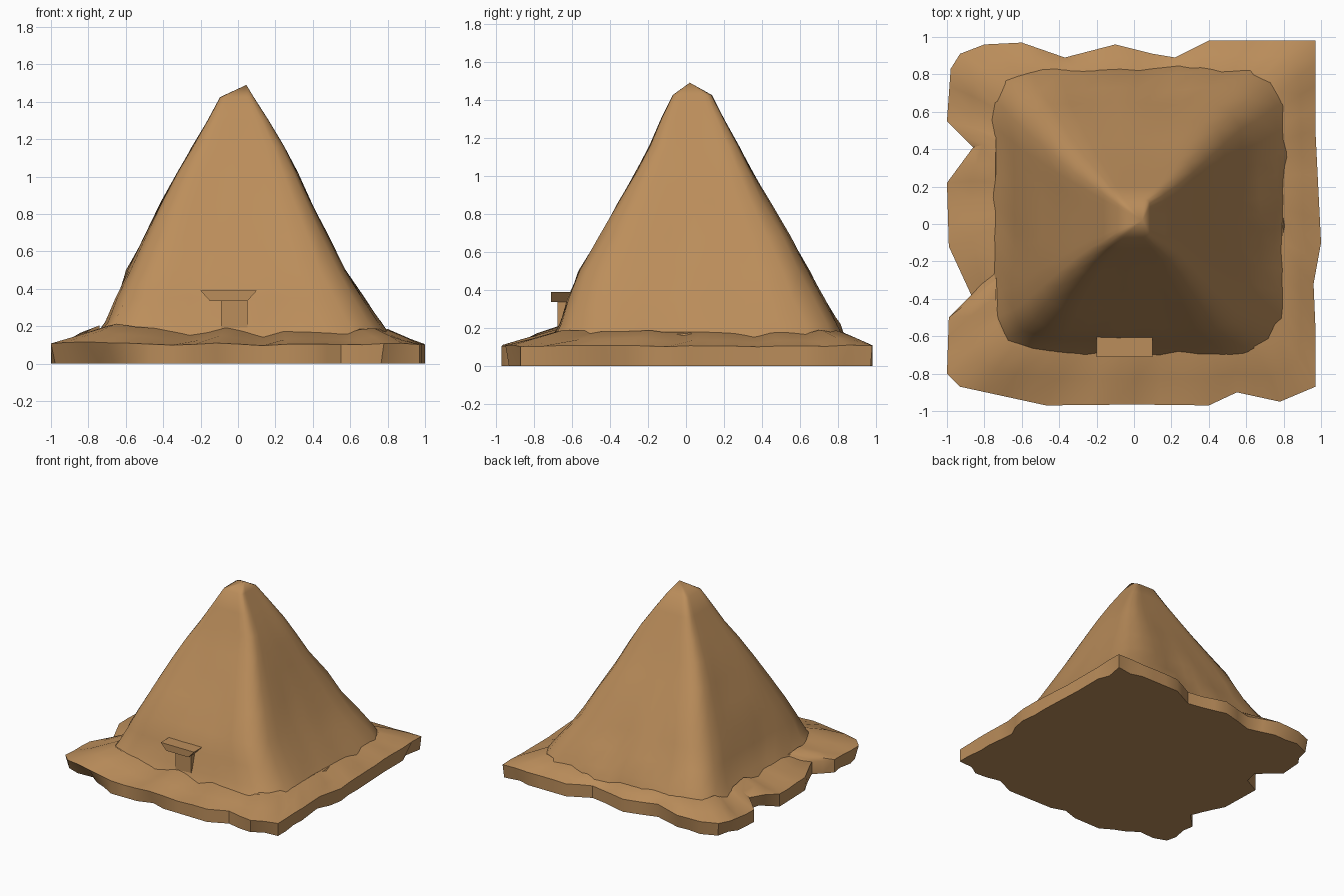
import bpy, bmesh, math, random
from mathutils import Vector, noise

if "Cube" in bpy.data.objects:
    bpy.data.objects.remove(bpy.data.objects["Cube"])

random.seed(4)

sand = bpy.data.materials.new("sandstone")
sand.diffuse_color = (0.50, 0.27, 0.105, 1)
sand.use_nodes = True
sand.node_tree.nodes["Principled BSDF"].inputs["Base Color"].default_value = sand.diffuse_color

# Ragged edge of the sand base, counter-clockwise from the front left
OUTLINE = [(-1, -.8), (-.93, -.87), (-.47, -.97), (0, -.965), (.4, -.97), (.55, -.9),
           (.78, -.95), (.97, -.87), (.97, -.55), (.96, -.32), (1, -.1), (.97, .5),
           (.97, .98), (.4, .98), (.22, .89), (.1, .91), (-.1, .96), (-.37, .89),
           (-.6, .97), (-.8, .96), (-.93, .91), (-.98, .83), (-1, .55), (-.86, .41),
           (-1, .22), (-.99, -.12), (-.87, -.38), (-.99, -.5)]

# Pyramid levels: z, x min, x max, y min, y max
LEVELS = [(.13, -.77, .83, -.71, .84), (.22, -.71, .76, -.66, .80), (.35, -.65, .67, -.62, .72),
          (.50, -.59, .57, -.56, .645), (.68, -.50, .485, -.455, .545), (.86, -.41, .395, -.355, .44),
          (1.02, -.325, .32, -.265, .35), (1.16, -.245, .25, -.19, .275),
          (1.30, -.165, .165, -.13, .20), (1.425, -.095, .085, -.07, .135)]
APEX = (.045, .02, 1.49)


def finish(bm, name, angle):
    bmesh.ops.recalc_face_normals(bm, faces=bm.faces)
    me = bpy.data.meshes.new(name)
    bm.to_mesh(me)
    bm.free()
    ob = bpy.data.objects.new(name, me)
    bpy.context.collection.objects.link(ob)
    me.materials.append(sand)
    bpy.ops.object.select_all(action='DESELECT')
    ob.select_set(True)
    bpy.context.view_layer.objects.active = ob
    bpy.ops.object.shade_smooth_by_angle(angle=math.radians(angle))
    return ob


def bridge(bm, a, b):
    n = len(a)
    for i in range(n):
        j = (i + 1) % n
        bm.faces.new((a[i], a[j], b[j], b[i]))


def squarish(th, lv, p=10):
    """Point on a slightly rounded rectangle in direction th."""
    z, x0, x1, y0, y1 = lv
    c, s = math.cos(th), math.sin(th)
    r = (abs(c) ** p + abs(s) ** p) ** (-1 / p)
    return Vector(((x0 + x1) / 2 + (x1 - x0) / 2 * c * r,
                   (y0 + y1) / 2 + (y1 - y0) / 2 * s * r, z))


# Rim points: every outline edge split so no step is longer than 0.14
rim = []
for i, a in enumerate(OUTLINE):
    a, b = Vector(a), Vector(OUTLINE[(i + 1) % len(OUTLINE)])
    n = max(1, math.ceil((b - a).length / .14))
    rim += [a.lerp(b, k / n) for k in range(n)]
angles = [math.atan2(p.y, p.x) for p in rim]

# Sand base: flat underside, uneven vertical rim, lumpy drift up to the pyramid
bm = bmesh.new()
bottom, top, drift, foot = [], [], [], []
for p, th in zip(rim, angles):
    n = noise.noise(Vector((p.x * 4, p.y * 4, 3)))
    foot_p = squarish(th, LEVELS[0])
    k = 1 - max(0, n) * .12
    bottom.append(bm.verts.new((p.x * k, p.y * k, 0)))
    top.append(bm.verts.new((p.x, p.y, .105 + .015 * n)))
    m = Vector((p.x, p.y, .11)).lerp(foot_p, .55)
    drift.append(bm.verts.new((m.x, m.y, .135 + .05 * n)))
    q = squarish(th, LEVELS[0]) * .96
    foot.append(bm.verts.new((q.x, q.y, .175 + .05 * n)))
bm.faces.new(bottom[::-1])
bridge(bm, bottom, top)
bridge(bm, top, drift)
bridge(bm, drift, foot)
bm.faces.new(foot)
finish(bm, "sand_base", 35)

# Pyramid: stacked worn square rings closing at an off-centre tip
bm = bmesh.new()
rings = []
N = 48
for lv in LEVELS:
    ring = []
    for i in range(N):
        th = 2 * math.pi * i / N
        p = squarish(th, lv)
        wear = 1 + .03 * noise.noise(p * 5) - (.02 if i % 12 == 6 and random.random() < .4 else 0)
        ring.append(bm.verts.new((p.x * wear, p.y * wear, p.z)))
    rings.append(ring)
for a, b in zip(rings, rings[1:]):
    bridge(bm, a, b)
tip = bm.verts.new(APEX)
for i in range(N):
    bm.faces.new((rings[-1][i], rings[-1][(i + 1) % N], tip))
bm.faces.new(rings[0][::-1])
finish(bm, "pyramid", 50)


def block(name, x0, x1, y0, y1, z0, z1, skew=0):
    bm = bmesh.new()
    bmesh.ops.create_cube(bm, size=1)
    for v in bm.verts:
        x = x0 if v.co.x < 0 else x1
        if v.co.z < 0:
            x += skew if v.co.x < 0 else -skew
        v.co = (x, y0 if v.co.y < 0 else y1, z0 if v.co.z < 0 else z1)
    finish(bm, name, 30)


# Entrance: lintel over a door block
block("lintel", -.20, .10, -.71, -.5, .335, .39, .05)
block("door_block", -.09, .05, -.675, -.5, .12, .34)
